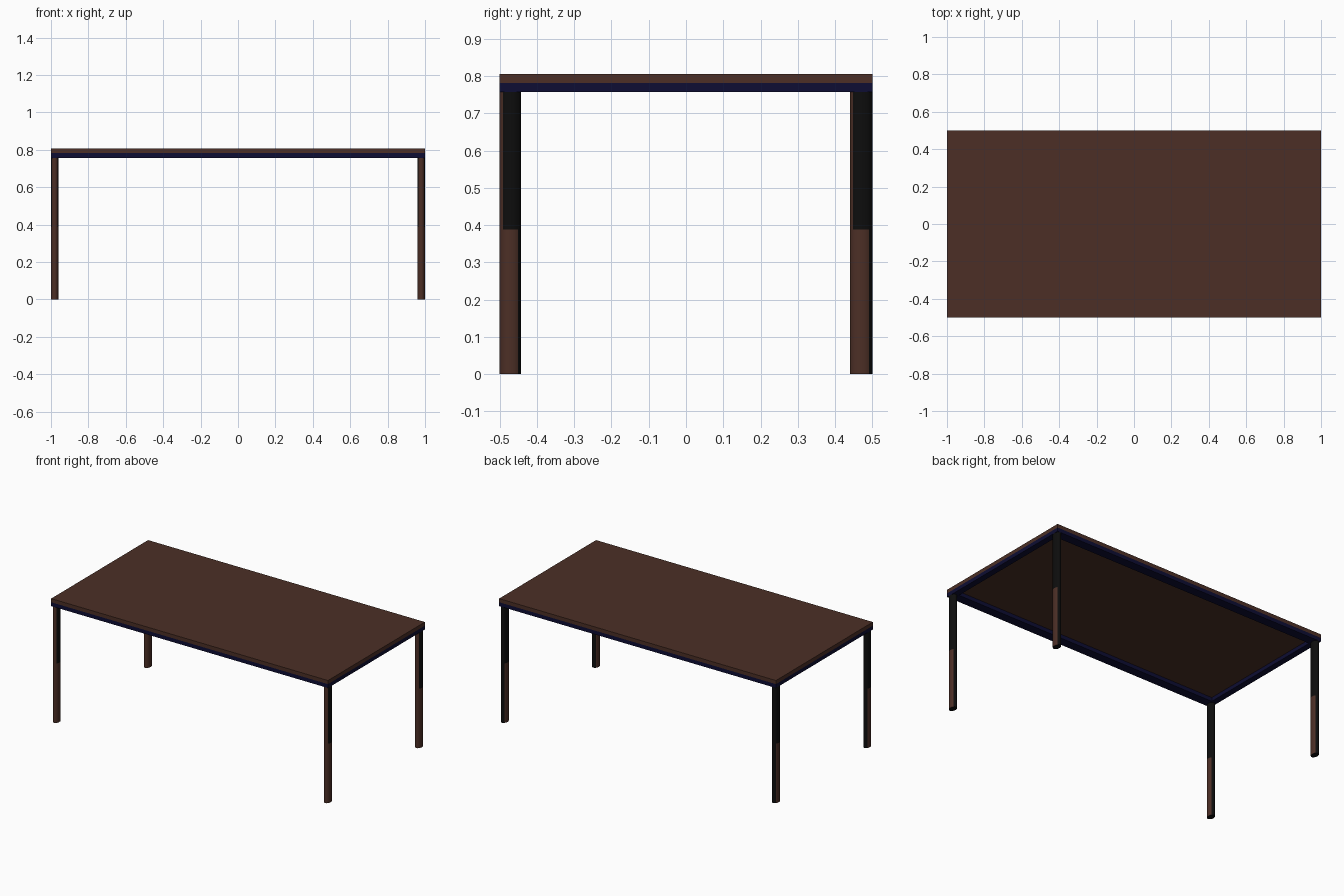
import bpy, bmesh, math

if "Cube" in bpy.data.objects:
    bpy.data.objects.remove(bpy.data.objects["Cube"])

def material(name, rgb):
    m = bpy.data.materials.new(name)
    m.diffuse_color = (*rgb, 1)
    m.use_nodes = True
    m.node_tree.nodes["Principled BSDF"].inputs["Base Color"].default_value = m.diffuse_color
    return m

WOOD = material("brown wood", (0.072, 0.028, 0.019))
NAVY = material("navy trim", (0.004, 0.004, 0.033))
BLACK = material("black paint", (0.004, 0.004, 0.004))

FRAME_Z, TOP_Z, TOP_H = 0.757, 0.782, 0.806

def finish(bm, name, mats):
    mesh = bpy.data.meshes.new(name)
    bmesh.ops.recalc_face_normals(bm, faces=bm.faces)
    bm.to_mesh(mesh)
    bm.free()
    for m in mats:
        mesh.materials.append(m)
    ob = bpy.data.objects.new(name, mesh)
    bpy.context.collection.objects.link(ob)
    return ob

# tabletop slab
bm = bmesh.new()
bmesh.ops.create_cube(bm, size=1)
for v in bm.verts:
    v.co = (v.co.x * 2, v.co.y, TOP_Z if v.co.z < 0 else TOP_H)
finish(bm, "tabletop", [WOOD])

# open rectangular frame under the tabletop
bm = bmesh.new()
def ring(hx, hy, z):
    return [bm.verts.new((sx * hx, sy * hy, z))
            for sx, sy in ((-1, -1), (1, -1), (1, 1), (-1, 1))]
loops = [ring(1, 0.5, FRAME_Z), ring(1, 0.5, TOP_Z),
         ring(0.96, 0.44, TOP_Z), ring(0.96, 0.44, FRAME_Z)]
for a, b in zip(loops, loops[1:] + loops[:1]):
    for i in range(4):
        j = (i + 1) % 4
        bm.faces.new((a[i], a[j], b[j], b[i]))
finish(bm, "frame", [NAVY])

# oval legs: brown front, black back, sides black above and brown below
def leg(name, x, y, rx, ry, sides=16):
    bm = bmesh.new()
    loops = []
    for z in (0, 0.388, FRAME_Z):
        loops.append([bm.verts.new((x + rx * math.cos(math.tau * i / sides),
                                    y + ry * math.sin(math.tau * i / sides), z))
                      for i in range(sides)])
    for level, (a, b) in enumerate(zip(loops, loops[1:])):
        for i in range(sides):
            j = (i + 1) % sides
            f = bm.faces.new((a[i], a[j], b[j], b[i]))
            f.smooth = True
            angle = math.degrees(math.tau * (i + 0.5) / sides)
            front, back = 225 < angle < 315, 45 < angle < 135
            f.material_index = int(back or (level == 1 and not front))
    for cap in (loops[0], loops[-1]):
        bm.faces.new(cap).material_index = 1
    ob = finish(bm, name, [WOOD, BLACK])
    for e in ob.data.edges:
        za, zb = (ob.data.vertices[k].co.z for k in e.vertices)
        e.use_edge_sharp = za == zb and za in (0, ob.data.vertices[-1].co.z)

for side, x in (("left", -0.98), ("right", 0.98)):
    leg("front_leg_" + side, x, -0.4715, 0.02, 0.0285)
    leg("back_leg_" + side, x, 0.47, 0.02, 0.03)
